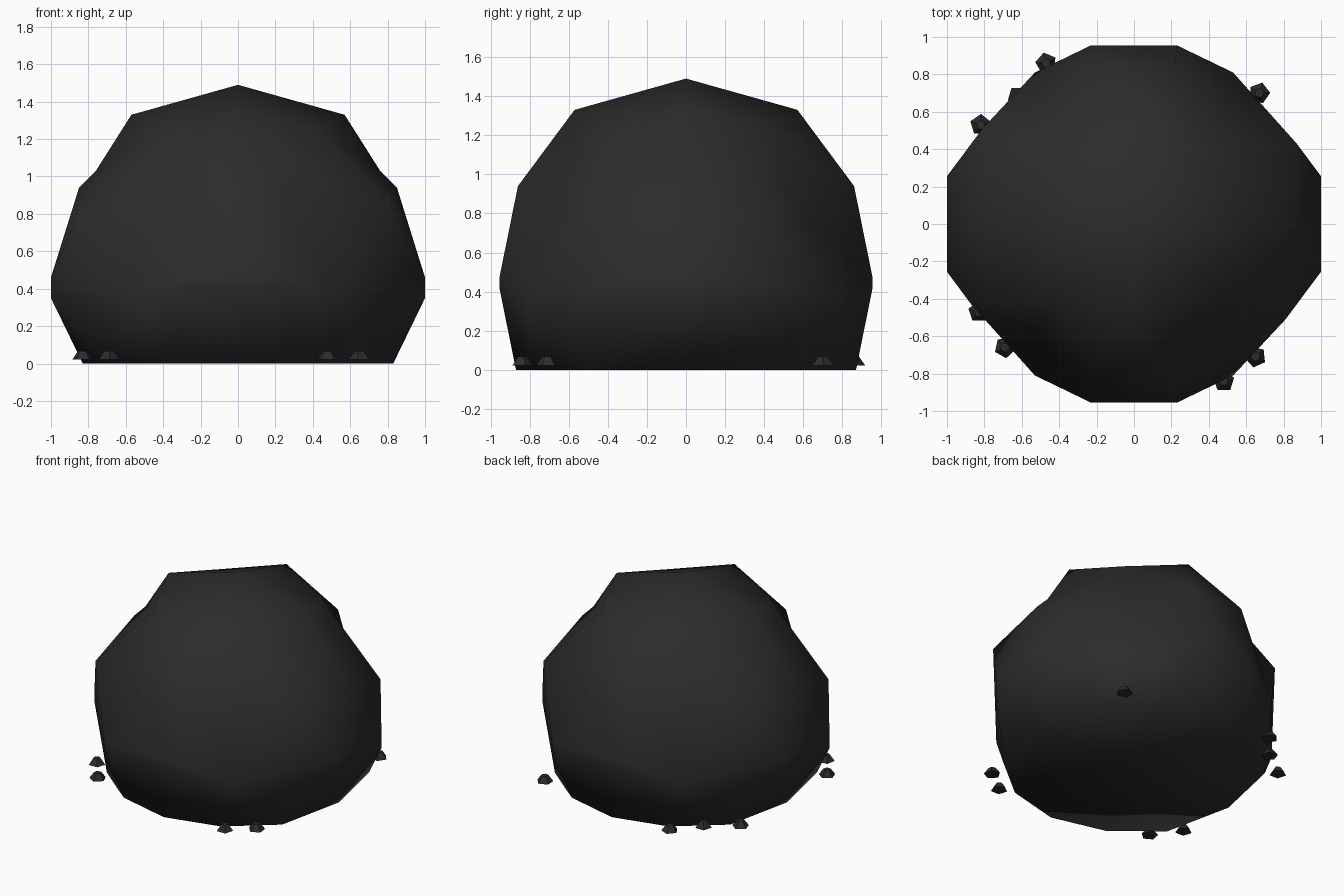
import bpy, bmesh, math, random
from mathutils import Vector

if "Cube" in bpy.data.objects:
    bpy.data.objects.remove(bpy.data.objects["Cube"])

random.seed(4)


def material(name, value):
    m = bpy.data.materials.new(name)
    m.diffuse_color = (value, value, value, 1)
    m.use_nodes = True
    m.node_tree.nodes["Principled BSDF"].inputs["Base Color"].default_value = m.diffuse_color
    return m


rock_mat = material("charcoal rock", 0.025)


def add_object(name, bm, smooth):
    bmesh.ops.recalc_face_normals(bm, faces=bm.faces)
    for f in bm.faces:
        f.smooth = smooth
    me = bpy.data.meshes.new(name)
    bm.to_mesh(me)
    bm.free()
    me.materials.append(rock_mat)
    ob = bpy.data.objects.new(name, me)
    bpy.context.collection.objects.link(ob)
    return ob


# Boulder corner points shared by all four quarters (mirrored in x and y)
shared = [
    (0, 0, 1.49), (.57, 0, 1.33), (0, .57, 1.33),                    # crown
    (.76, 0, 1.03), (.85, 0, .94), (.22, .86, .94),                  # shoulder
    (1, .255, .46), (1, .255, .35),                                  # side bulges
    (.23, .955, .47), (.23, .955, .42), (.53, .81, .36),             # front and back bulges
    (.83, 0, 0), (.72, .51, 0), (.40, .77, 0), (0, .87, 0), (0, 0, 0),  # flat base
]
# Points of the two diagonal pairs of quarters: crown corner, dent, bulge
near_pair = [(.42, .40, 1.235), (.52, .58, .79), (.87, .43, .76)]
far_pair = [(-.42, .40, 1.245), (-.45, .56, .97), (-.81, .51, .85)]

points = {(x * sx, y * sy, z) for x, y, z in shared
          for sx in (1, -1) for sy in (1, -1)}
points |= {(x * s, y * s, z) for x, y, z in near_pair + far_pair for s in (1, -1)}

# Skin the points by hulling their directions on a sphere, then restore positions
centre = Vector((0, 0, .42))
bm = bmesh.new()
home = {}
for p in sorted(points):
    v = bm.verts.new((Vector(p) - centre).normalized())
    home[v] = Vector(p)
bmesh.ops.convex_hull(bm, input=list(bm.verts))
for v in bm.verts:
    v.co = home[v]
boulder = add_object("boulder", bm, True)

# Small stones scattered round the base
for x, y in [(-.47, .86), (-.62, .68), (-.82, .53), (.67, .70),
             (.65, -.71), (.48, -.84), (-.69, -.66), (-.83, -.47)]:
    bm = bmesh.new()
    bmesh.ops.create_cone(bm, cap_ends=True, segments=5, radius1=.058, radius2=.026, depth=.045)
    turn = random.uniform(0, math.tau)
    for v in bm.verts:
        cx, cy = v.co.x, v.co.y
        v.co = Vector((x + cx * math.cos(turn) - cy * math.sin(turn),
                       y + cx * math.sin(turn) + cy * math.cos(turn),
                       v.co.z + .045))
    add_object("small_stone", bm, False)
